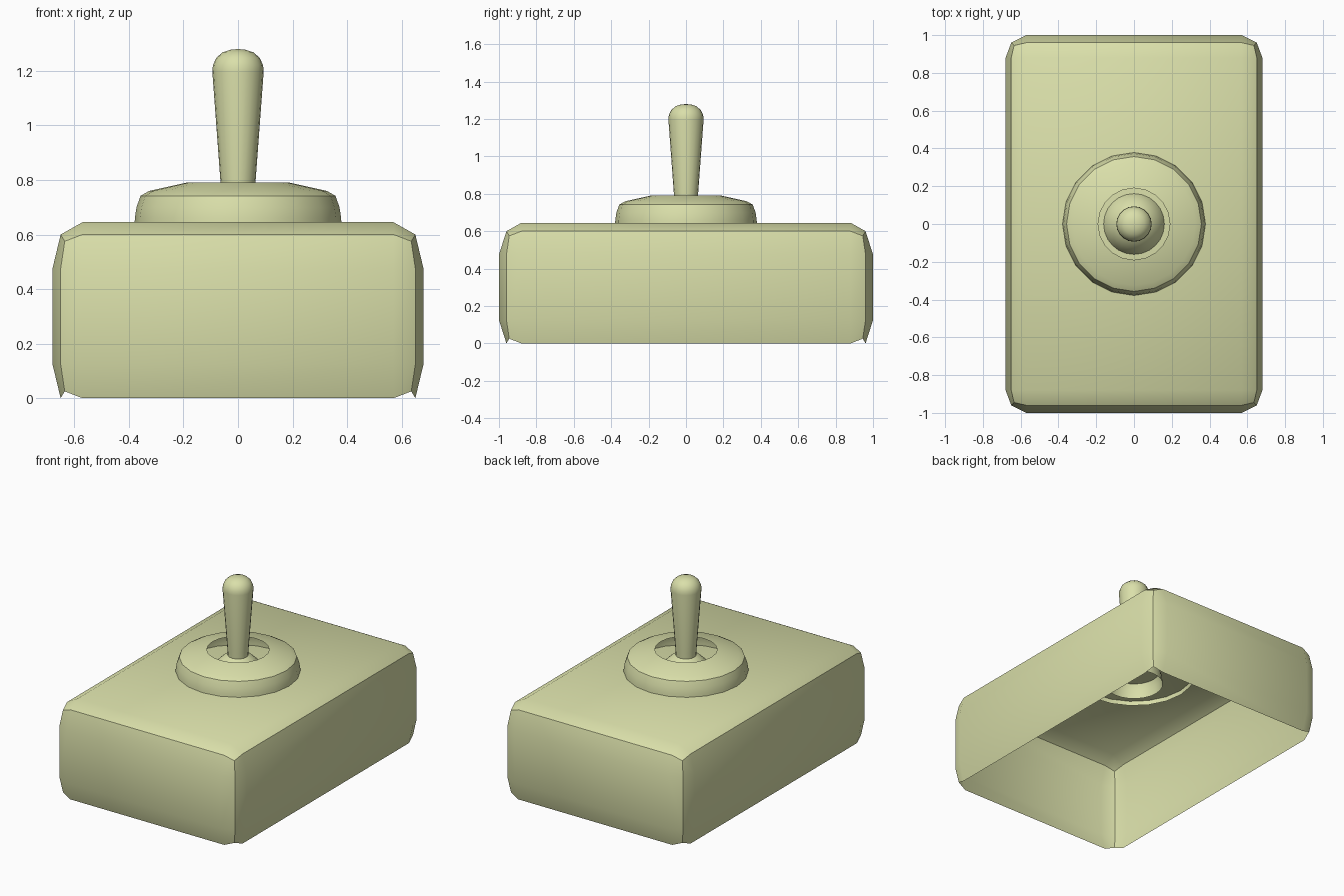
import bpy, bmesh
from math import cos, sin, pi, radians
from itertools import product

if "Cube" in bpy.data.objects:
    bpy.data.objects.remove(bpy.data.objects["Cube"])

mat = bpy.data.materials.new("pale_yellow")
mat.diffuse_color = (0.70, 0.74, 0.40, 1)
mat.use_nodes = True
mat.node_tree.nodes["Principled BSDF"].inputs["Base Color"].default_value = mat.diffuse_color


def finish(name, bm):
    bmesh.ops.recalc_face_normals(bm, faces=bm.faces)
    mesh = bpy.data.meshes.new(name)
    bm.to_mesh(mesh)
    bm.free()
    mesh.materials.append(mat)
    ob = bpy.data.objects.new(name, mesh)
    bpy.context.collection.objects.link(ob)
    bpy.ops.object.select_all(action='DESELECT')
    ob.select_set(True)
    bpy.context.view_layer.objects.active = ob
    bpy.ops.object.shade_smooth_by_angle(angle=radians(32))
    return ob


def lathe(name, profile, sides):
    """Revolve (radius, z) points about the z axis; a zero radius makes a pole."""
    bm = bmesh.new()
    rings = []
    for r, z in profile:
        if r == 0:
            rings.append([bm.verts.new((0, 0, z))] * sides)
        else:
            rings.append([bm.verts.new((r * cos(2 * pi * i / sides),
                                        r * sin(2 * pi * i / sides), z))
                          for i in range(sides)])
    for a, b in zip(rings, rings[1:]):
        for i in range(sides):
            j = (i + 1) % sides
            quad = [a[i], a[j], b[j], b[i]]
            bm.faces.new(list(dict.fromkeys(quad)))
    return finish(name, bm)


# Housing: rounded box on a 4x4x4 lattice, open underneath
# per axis: half size of the inner lines, then on faces, edges and corners
HALF = [(0.57, 0.68, 0.65, 0.635), (0.88, 1.0, 0.96, 0.945), (0.175, 0.345, 0.30, 0.275)]
bm = bmesh.new()
grid = {}
for idx in product(range(4), repeat=3):
    ends = [i in (0, 3) for i in idx]
    n = sum(ends)
    if n == 0 or (n == 1 and idx[2] == 0):
        continue
    co = [(1 if i > 1 else -1) * HALF[a][n if ends[a] else 0] for a, i in enumerate(idx)]
    grid[idx] = bm.verts.new((co[0], co[1], co[2] + 0.30))
for axis, side in product(range(3), (0, 3)):
    if axis == 2 and side == 0:
        continue
    for u, v in product(range(3), repeat=2):
        quad = []
        for du, dv in ((0, 0), (1, 0), (1, 1), (0, 1)):
            key = [u + du, v + dv]
            key.insert(axis, side)
            quad.append(grid[tuple(key)])
        bm.faces.new(quad)
finish("housing", bm)

# Collar around the lever
lathe("collar", [(0.38, 0.615), (0.378, 0.66), (0.372, 0.70), (0.357, 0.742),
                 (0.325, 0.76), (0.19, 0.79)], 20)

# Pivot dome, open underneath
dome = [(0.18 * cos(t * pi / 12), 0.55 + 0.22 * sin(t * pi / 12)) for t in range(6)]
lathe("pivot_dome", dome + [(0, 0.77)], 24)

# Lever with rounded tip
lathe("lever", [(0.06, 0.70), (0.064, 0.79), (0.094, 1.195), (0.092, 1.22),
                (0.080, 1.247), (0.056, 1.268), (0.028, 1.277), (0, 1.28)], 20)
